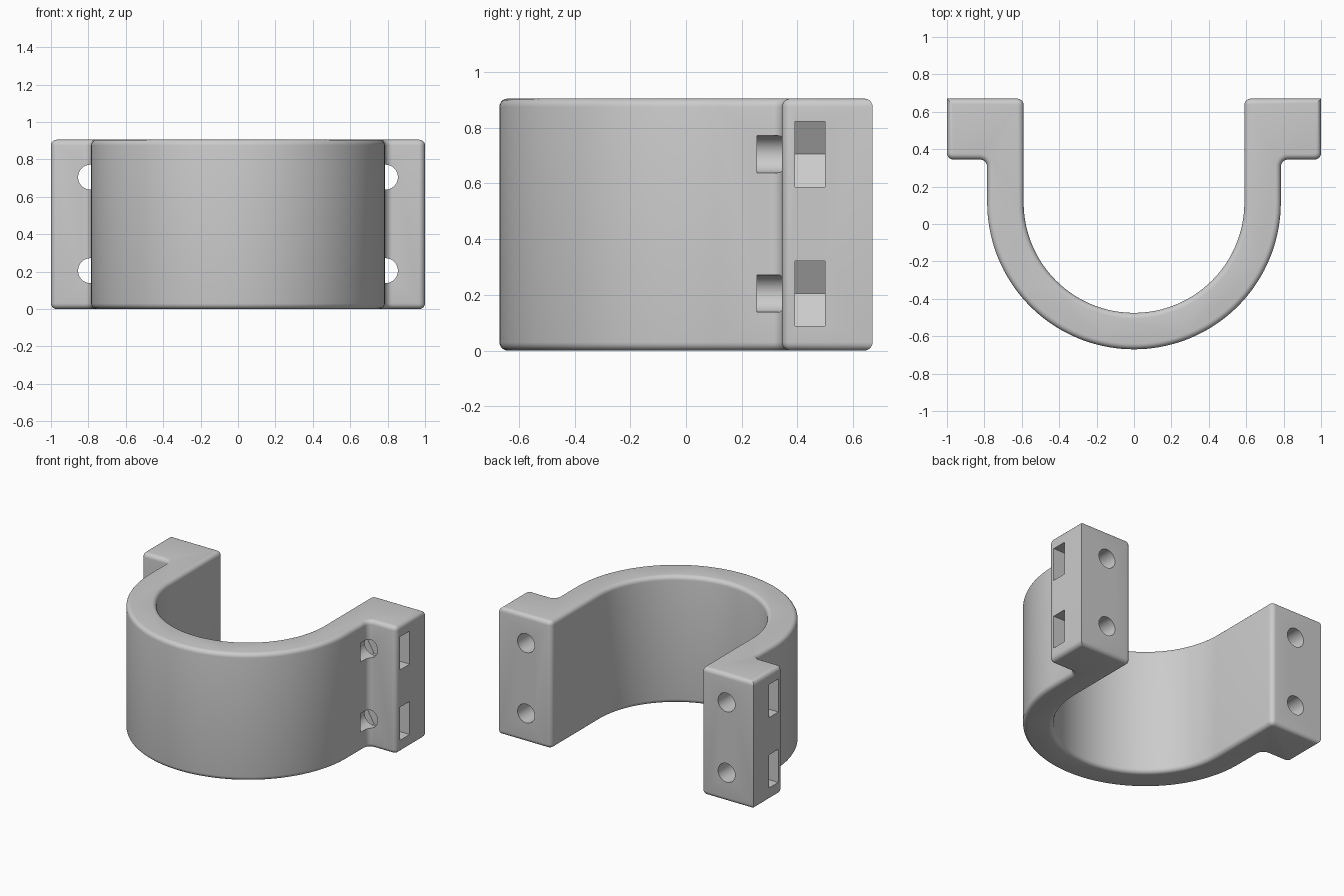
import bpy, bmesh, math
from mathutils import Vector, Matrix

cube = bpy.data.objects.get("Cube")
if cube:
    bpy.data.objects.remove(cube, do_unlink=True)

HEIGHT = 0.905
R_OUT, R_IN, CY = 0.785, 0.59, 0.115     # saddle radii and arc centre
BACK, FLANGE = 0.67, 0.345               # back face and flange front
HOLE_X, HOLE_R, HOLE_ZS = 0.788, 0.067, (0.205, 0.705)

grey = bpy.data.materials.new("Grey plastic")
grey.use_nodes = True
colour = (0.6, 0.6, 0.6, 1)
grey.diffuse_color = colour
grey.node_tree.nodes["Principled BSDF"].inputs["Base Color"].default_value = colour


def arc(cx, cy, r, a0, a1, n):
    """Points along an arc, angles in degrees."""
    angles = [math.radians(a0 + (a1 - a0) * i / n) for i in range(n + 1)]
    return [(cx + r * math.cos(a), cy + r * math.sin(a)) for a in angles]


def prism(name, points, depth, matrix=Matrix.Identity(4), bevel=0):
    """Extrude a flat outline along local z, optionally rounding both rims."""
    bm = bmesh.new()
    face = bm.faces.new([bm.verts.new((x, y, 0)) for x, y in points])
    new = bmesh.ops.extrude_face_region(bm, geom=[face])["geom"]
    bmesh.ops.translate(bm, vec=(0, 0, depth),
                        verts=[v for v in new if isinstance(v, bmesh.types.BMVert)])
    bmesh.ops.recalc_face_normals(bm, faces=bm.faces)
    if bevel:
        rims = [e for e in bm.edges if abs(e.verts[0].co.z - e.verts[1].co.z) < 1e-5]
        bmesh.ops.bevel(bm, geom=rims, offset=bevel, segments=5,
                        profile=0.5, affect='EDGES', clamp_overlap=False)
    bm.transform(matrix)
    bmesh.ops.recalc_face_normals(bm, faces=bm.faces)
    mesh = bpy.data.meshes.new(name)
    bm.to_mesh(mesh)
    bm.free()
    mesh.materials.append(grey)
    obj = bpy.data.objects.new(name, mesh)
    bpy.context.collection.objects.link(obj)
    return obj


# U-shaped saddle with a flange on each arm: outline of the +x half, then mirrored
r, f = 0.034, 0.04
half = arc(0, CY, R_OUT, -90, 0, 36)                                          # outer arc
half += arc(R_OUT + f, FLANGE - f, f, 180, 90, 6)                             # concave fillet
half += arc(1 - r, FLANGE + r, r, -90, 0, 6)                                  # flange front corner
half += [(1, BACK)]
half += arc(R_IN + r, BACK - r, r, 90, 180, 6)                                # inner back corner
half += arc(0, CY, R_IN, 0, -90, 36)                                          # inner arc
mirrored = [(-x, y) for x, y in reversed(half)]
clamp = prism("clamp_saddle", half + mirrored[1:-1], HEIGHT, bevel=0.03)

# Cutters: bolt holes along y and hexagonal nut slots open to the sides
upright = Matrix.Rotation(math.radians(90), 4, 'X')     # local y -> z, local z -> -y
nut_half = 0.1175
nut_r = nut_half / math.cos(math.radians(30))
cutters = []
for side in (-1, 1):
    for z in HOLE_ZS:
        hole = arc(side * HOLE_X, z, HOLE_R, 0, 360, 32)[:-1]
        cutters.append(prism("bolt_hole_cutter", hole, 0.545,
                             Matrix.Translation((0, 0.80, 0)) @ upright))
        slot = [(1.1, -nut_half), (1.1, nut_half), (HOLE_X - nut_r / 2, nut_half),
                (HOLE_X - nut_r, 0), (HOLE_X - nut_r / 2, -nut_half)]
        cutters.append(prism("nut_slot_cutter", [(side * x, z + h) for x, h in slot], 0.107,
                             Matrix.Translation((0, 0.499, 0)) @ upright))

bpy.context.view_layer.objects.active = clamp
for cutter in cutters:
    cutter.hide_render = True
    mod = clamp.modifiers.new("Cut", 'BOOLEAN')
    mod.operation, mod.solver, mod.object = 'DIFFERENCE', 'EXACT', cutter
    bpy.ops.object.modifier_apply(modifier=mod.name)
    bpy.data.objects.remove(cutter, do_unlink=True)

# Smooth shading with crisp hole and slot edges
bpy.ops.object.select_all(action='DESELECT')
clamp.select_set(True)
bpy.ops.object.shade_smooth_by_angle(angle=math.radians(30))
